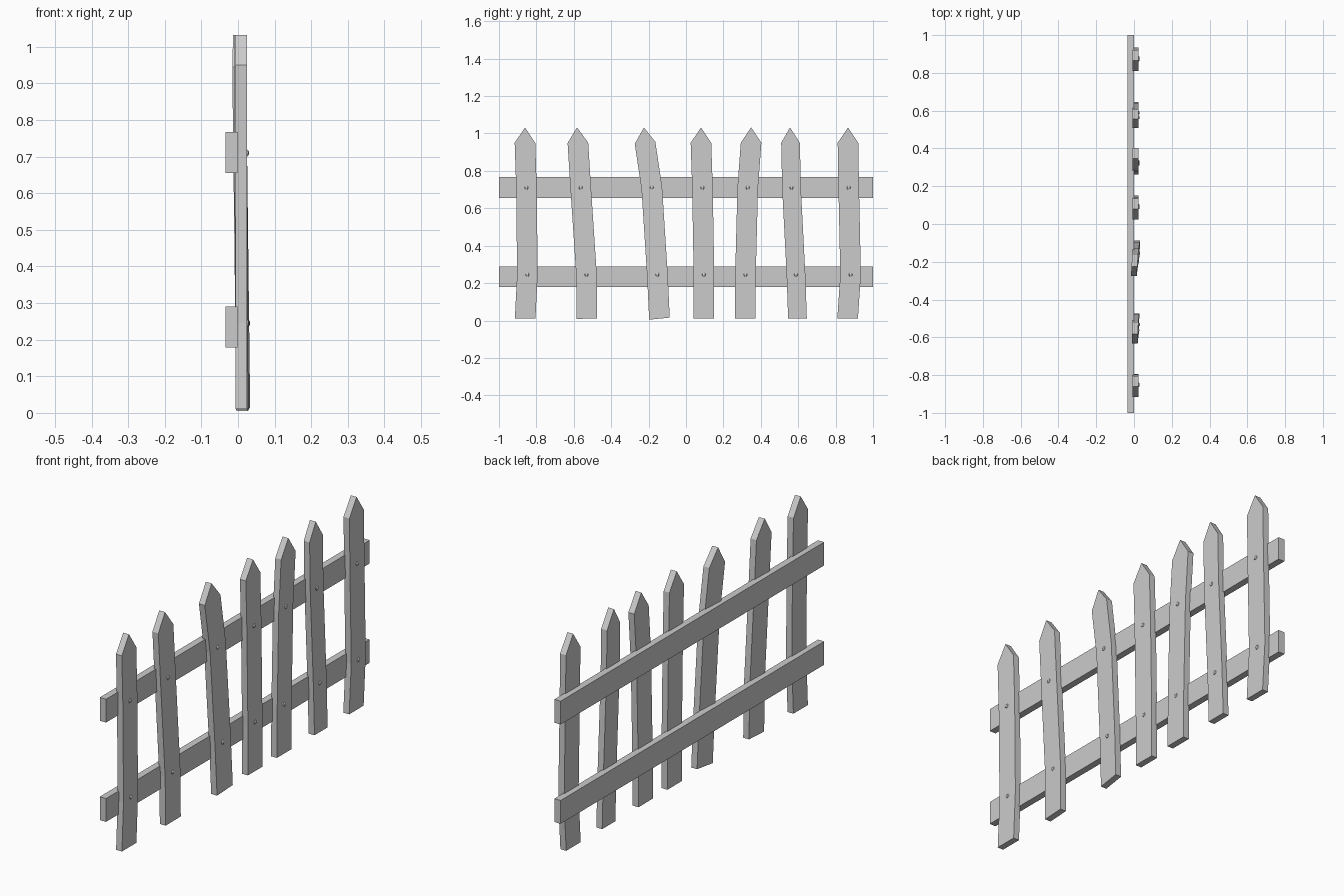
import bpy, bmesh
from mathutils import Matrix

if "Cube" in bpy.data.objects:
    bpy.data.objects.remove(bpy.data.objects["Cube"])

HEIGHTS = (0.01, 0.245, 0.71, 0.95)   # kink levels of every picket
TIP_Z = 1.032
# centre y at each level, tip y, half width, skew of the cuts, x lean, yaw
PICKETS = [
    ((-.860, -.848, -.853, -.861), -.861, .055, 0.00, 0.000, 0.00),
    ((-.530, -.532, -.563, -.578), -.583, .055, 0.03, 0.003, 0.03),
    ((-.142, -.153, -.183, -.219), -.225, .055, 0.10, 0.006, 0.06),
    ((.096, .096, .088, .080), .080, .055, 0.00, 0.000, 0.00),
    ((.316, .318, .330, .348), .348, .055, 0.00, 0.000, 0.00),
    ((.596, .588, .564, .559), .556, .050, 0.00, 0.000, 0.00),
    ((.864, .880, .870, .866), .866, .055, 0.00, 0.000, 0.00),
]
BACK, FRONT = -0.007, 0.024


def finish(bm, name):
    bmesh.ops.recalc_face_normals(bm, faces=bm.faces)
    mesh = bpy.data.meshes.new(name)
    bm.to_mesh(mesh)
    bm.free()
    obj = bpy.data.objects.new(name, mesh)
    bpy.context.collection.objects.link(obj)
    return obj


def rail(name, z0, z1):
    bm = bmesh.new()
    bmesh.ops.create_cube(bm, size=1, matrix=Matrix.Translation((-.0175, 0, (z0 + z1) / 2))
                          @ Matrix.Diagonal((.033, 2, z1 - z0, 1)))
    return finish(bm, name)


def picket(name, centres, tip, half, skew, lean, yaw):
    bm = bmesh.new()

    def pair(y, z, dy):
        shift = lean * (1 - 2 * z) + yaw * dy
        return [bm.verts.new((x + shift, y + dy, z + skew * dy)) for x in (BACK, FRONT)]

    # rows of four corners, lofted upward
    rows = []
    for y, z in zip(centres, HEIGHTS):
        a, b = pair(y, z, -half), pair(y, z, half)
        rows.append([a[0], a[1], b[1], b[0]])
    bm.faces.new(rows[0])
    for lo, hi in zip(rows, rows[1:]):
        for i in range(4):
            j = (i + 1) % 4
            bm.faces.new((lo[i], lo[j], hi[j], hi[i]))
    # pointed top
    t0, t1 = pair(tip, TIP_Z, 0)
    a, b, c, d = rows[-1]
    bm.faces.new((b, c, t1))
    bm.faces.new((d, a, t0))
    bm.faces.new((a, b, t1, t0))
    bm.faces.new((c, d, t0, t1))
    return finish(bm, name)


def nail(name, y, z, x):
    # low domed head
    bm = bmesh.new()
    bmesh.ops.create_uvsphere(bm, u_segments=8, v_segments=6, radius=1,
                              matrix=Matrix.Translation((x, y, z))
                              @ Matrix.Diagonal((.006, .01, .01, 1)))
    return finish(bm, name)


rail("upper_rail", .655, .767)
rail("lower_rail", .178, .290)
for n, p in enumerate(PICKETS, 1):
    picket(f"picket_{n}", *p)
    for label, k in (("lower", 1), ("upper", 2)):
        z = HEIGHTS[k]
        nail(f"{label}_nail_{n}", p[0][k], z, FRONT + p[4] * (1 - 2 * z))
